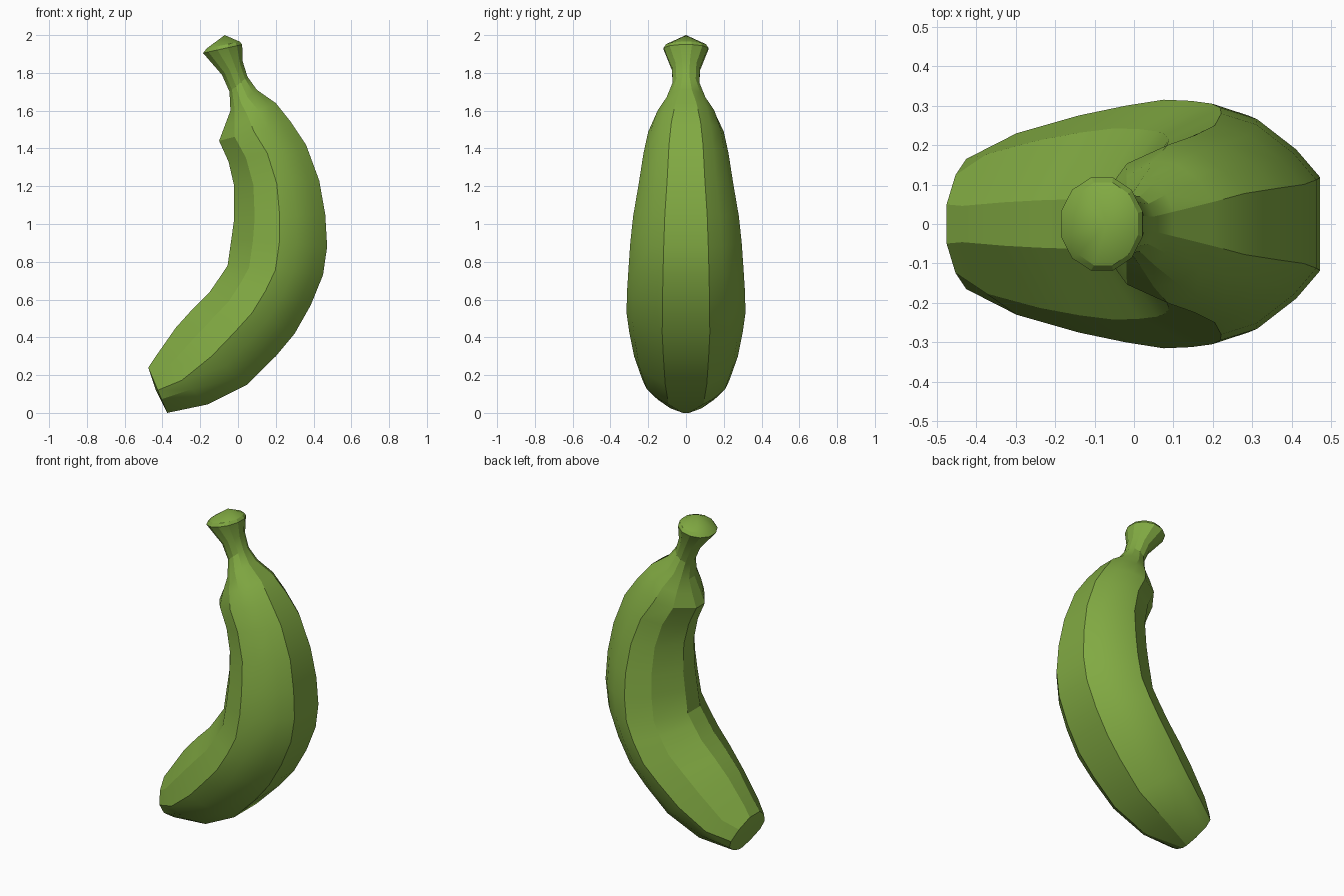
import bpy, bmesh, math
from mathutils import Vector

if "Cube" in bpy.data.objects:
    bpy.data.objects.remove(bpy.data.objects["Cube"])

# Half cross-sections: (u from inner -1 to outer +1, v as share of half width)
BODY = [(1, .4), (.76, .64), (.37, .9), (0, 1), (-.55, .77), (-1, .2)]
TIP = [(1, .1), (.8, .5), (.4, .92), (0, 1), (-.55, .75), (-1, .3)]
ROUND = [(math.cos(math.radians(a)) / .966, math.sin(math.radians(a)) / .966)
         for a in range(15, 180, 30)]

# Stations: inner x, inner z, outer x, outer z, half width, roundness
STATIONS = [
    (-.475, .24, -.375, .00, .165, 0),
    (-.435, .30, -.16, .045, .23, 0),
    (-.33, .45, .05, .15, .275, 0),
    (-.24, .55, .20, .30, .30, 0),
    (-.15, .64, .30, .42, .315, 0),
    (-.095, .72, .385, .57, .312, 0),
    (-.055, .78, .45, .73, .305, 0),
    (-.035, .92, .472, .88, .295, 0),
    (-.02, 1.03, .462, 1.05, .28, 0),
    (-.02, 1.20, .43, 1.23, .25, 0),
    (-.05, 1.33, .36, 1.42, .225, 0),
    (-.10, 1.44, .28, 1.54, .20, .1),
    (-.07, 1.52, .20, 1.64, .16, .4),
    (-.04, 1.60, .10, 1.71, .105, .8),
    (-.045, 1.70, .05, 1.78, .07, 1),
    (-.085, 1.79, .025, 1.86, .075, 1),
    (-.185, 1.905, .022, 1.95, .118, 1),
    (-.165, 1.93, .01, 1.965, .105, 1),
]

green = bpy.data.materials.new("banana green")
green.diffuse_color = (0.22, 0.40, 0.055, 1)
green.use_nodes = True
green.node_tree.nodes["Principled BSDF"].inputs["Base Color"].default_value = green.diffuse_color

bm = bmesh.new()


def ring(station, profile):
    """One closed, mirrored cross-section."""
    ix, iz, ox, oz, w, r = station
    mid = Vector(((ix + ox) / 2, 0, (iz + oz) / 2))
    half = Vector(((ox - ix) / 2, 0, (oz - iz) / 2))
    pts = [(a * (1 - r) + c * r, b * (1 - r) + d * r)
           for (a, b), (c, d) in zip(profile, ROUND)]
    pts += [(u, -v) for u, v in reversed(pts)]
    return [bm.verts.new(mid + half * u + Vector((0, v * w, 0))) for u, v in pts]


# Loft the curved fruit and its stem
rings = [ring(s, TIP if i == 0 else BODY) for i, s in enumerate(STATIONS)]
n = len(rings[0])
for lo, hi in zip(rings, rings[1:]):
    for i in range(n):
        j = (i + 1) % n
        bm.faces.new((lo[i], lo[j], hi[j], hi[i]))

# Blunt blossom end and pointed stem cap
for loop, apex in ((rings[0], (-.435, 0, .12)), (rings[-1], (-.07, 0, 2.0))):
    tip = bm.verts.new(apex)
    for i in range(n):
        bm.faces.new((loop[i], loop[(i + 1) % n], tip))

bmesh.ops.recalc_face_normals(bm, faces=bm.faces)
mesh = bpy.data.meshes.new("banana")
bm.to_mesh(mesh)
bm.free()
mesh.materials.append(green)
banana = bpy.data.objects.new("banana", mesh)
bpy.context.collection.objects.link(banana)

# Soft shading with the main ridges kept crisp
bpy.context.view_layer.objects.active = banana
banana.select_set(True)
bpy.ops.object.shade_smooth_by_angle(angle=math.radians(22))
